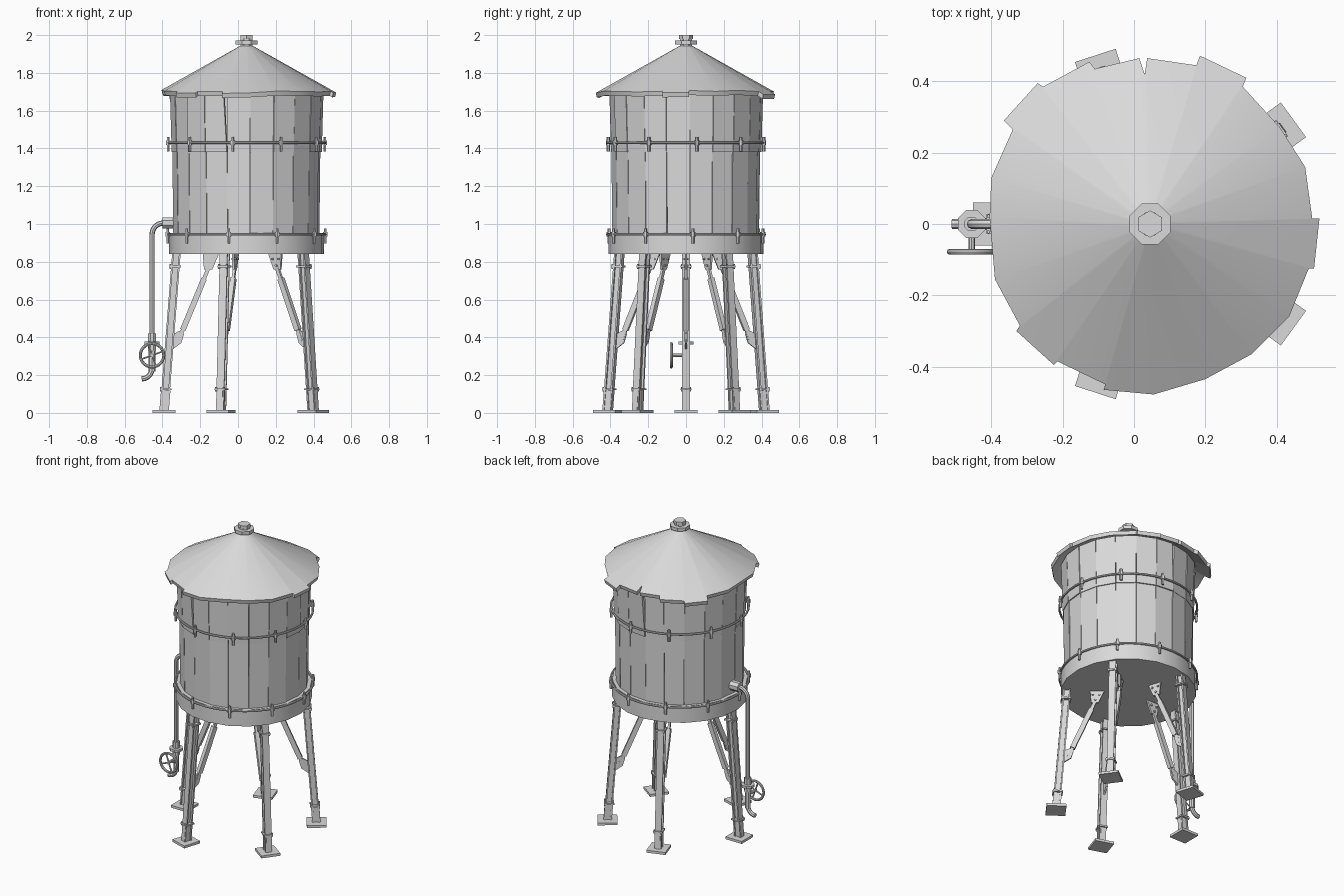
import bpy, bmesh, random
from math import sin, cos, pi, radians, hypot
from mathutils import Matrix, Vector

random.seed(4)
if "Cube" in bpy.data.objects:
    bpy.data.objects.remove(bpy.data.objects["Cube"])

CX = 0.045                      # tank axis
PIPE_X = -0.455                 # drain pipe axis
GREY = (0.7, 0.7, 0.7, 1)
mat = bpy.data.materials.new("plain_grey")
mat.use_nodes = True
mat.diffuse_color = GREY
mat.node_tree.nodes["Principled BSDF"].inputs["Base Color"].default_value = GREY


def finish(ob, smooth):
    ob.data.materials.append(mat)
    bpy.ops.object.select_all(action='DESELECT')
    ob.select_set(True)
    bpy.context.view_layer.objects.active = ob
    if ob.type == 'CURVE':
        bpy.ops.object.convert(target='MESH')
    if smooth:
        bpy.ops.object.shade_smooth_by_angle(angle=radians(smooth))
    return ob


def add(name, bm, smooth=0, loc=(0, 0, 0), rot=0):
    bmesh.ops.recalc_face_normals(bm, faces=bm.faces)
    me = bpy.data.meshes.new(name)
    bm.to_mesh(me)
    ob = bpy.data.objects.new(name, me)
    bpy.context.collection.objects.link(ob)
    ob.location = loc
    ob.rotation_euler.z = rot
    return finish(ob, smooth)


def frame(p0, p1):
    """Matrix at the middle of a segment, z along it, y kept level."""
    p0, p1 = Vector(p0), Vector(p1)
    z = (p1 - p0).normalized()
    y = Vector((0, 1, 0)) if abs(z.y) < 0.9 else Vector((1, 0, 0))
    x = y.cross(z).normalized()
    m = Matrix((x, z.cross(x), z)).transposed().to_4x4()
    return Matrix.Translation((p0 + p1) / 2) @ m, (p1 - p0).length


def bar(bm, p0, p1, w, d, off=0):
    m, length = frame(p0, p1)
    m = m @ Matrix.Translation((off, 0, 0)) @ Matrix.Diagonal((w, d, length, 1))
    bmesh.ops.create_cube(bm, size=1, matrix=m)


def rod(bm, p0, p1, r, n=8, r2=None, spin=0):
    m, length = frame(p0, p1)
    bmesh.ops.create_cone(bm, cap_ends=True, segments=n, radius1=r, radius2=r2 or r,
                          depth=length, matrix=m @ Matrix.Rotation(spin, 4, 'Z'))


def prism(bm, pts, thick):
    """Plate in the xz plane, centred on y = 0."""
    f = bm.faces.new([bm.verts.new((x, -thick / 2, z)) for x, z in pts])
    g = bmesh.ops.extrude_face_region(bm, geom=[f])["geom"]
    bmesh.ops.translate(bm, vec=(0, thick, 0),
                        verts=[v for v in g if isinstance(v, bmesh.types.BMVert)])


def tube(name, pts, r, cyclic=False):
    cu = bpy.data.curves.new(name, 'CURVE')
    cu.dimensions = '3D'
    cu.bevel_depth = r
    cu.bevel_resolution = 2
    cu.use_fill_caps = True
    sp = cu.splines.new('POLY')
    sp.points.add(len(pts) - 1)
    for p, co in zip(sp.points, pts):
        p.co = (*co, 1)
    sp.use_cyclic_u = cyclic
    ob = bpy.data.objects.new(name, cu)
    bpy.context.collection.objects.link(ob)
    return finish(ob, 40)


# Base ring of the tank
SIDES = 20
PHASE = radians(3)
bm = bmesh.new()
rod(bm, (0, 0, 0.84), (0, 0, 0.95), 0.41, SIDES, spin=PHASE)
add("tank_base", bm, 40, (CX, 0, 0))


# Staves: two rows of slightly uneven panels with thin gaps
def staves(name, z0, z1, r0, r1, cracks=()):
    bm = bmesh.new()
    step = 2 * pi / SIDES
    for k in range(SIDES):
        j = random.uniform(-0.003, 0.003)
        a, b = PHASE + k * step + 0.003, PHASE + (k + 1) * step - 0.003
        top_b = b - (0.04 if k in cracks else 0)
        loops = []
        for z, r, b2 in ((z0, r0 + j, b), (z1, r1 + j, top_b)):
            loops.append([bm.verts.new((q * cos(t), q * sin(t), z))
                          for q, t in ((r, a), (r, b2), (r - 0.02, b2), (r - 0.02, a))])
        lo, hi = loops
        bm.faces.new(lo)
        bm.faces.new(hi)
        for i in range(4):
            n = (i + 1) % 4
            bm.faces.new((lo[i], lo[n], hi[n], hi[i]))
    add(name, bm, 0, (CX, 0, 0))


staves("lower_staves", 0.94, 1.38, 0.388, 0.393)
staves("upper_staves", 1.38, 1.7, 0.397, 0.406, cracks=(4, 13))

# Hoops with their tightening lugs
for name, z, phase in (("upper_hoop", 1.43, 8), ("lower_hoop", 0.945, 5)):
    tube(name, [(CX + 0.416 * cos(t * pi / 20), 0.416 * sin(t * pi / 20), z)
                for t in range(40)], 0.007, True)
    bm = bmesh.new()
    for k in range(10):
        t = radians(phase + 36 * k)
        x, y = 0.418 * cos(t), 0.418 * sin(t)
        rod(bm, (x, y, z - 0.047), (x, y, z + 0.03), 0.008, 6)
        rod(bm, (x, y, z - 0.012), (x, y, z + 0.012), 0.013, 6)
    add(name + "_lugs", bm, 0, (CX, 0, 0))

# Roof: ragged rim outline swept up to the cap
RIM = [(-.405, .02), (-.4, .13), (-.34, .265), (-.365, .29), (-.27, .395), (-.255, .385),
       (-.125, .455), (-.11, .435), (.015, .465), (.03, .42), (.037, .465), (.175, .445),
       (.185, .472), (.315, .41), (.305, .385), (.41, .27), (.48, .16), (.5, .015),
       (.52, .015), (.505, -.125), (.49, -.125), (.435, -.26), (.33, -.365), (.2, -.435),
       (.055, -.478), (-.085, -.465), (-.08, -.45), (-.215, -.385), (-.225, -.395),
       (-.33, -.3), (-.32, -.285), (-.39, -.155)]
bm = bmesh.new()
rows = [[], [], [], []]
for x, y in RIM:
    x -= CX
    r = hypot(x, y)
    z = 1.945 - 0.56 * (r - 0.03)
    ux, uy = x / r, y / r
    for row, (q, h) in zip(rows, ((0.03, 1.945), (r, z), (r - 0.006, z - 0.024), (0.03, 1.92))):
        row.append(bm.verts.new((q * ux, q * uy, h)))
for top, low in zip(rows, rows[1:] + rows[:1]):
    for i in range(len(RIM)):
        n = (i + 1) % len(RIM)
        bm.faces.new((top[i], top[n], low[n], low[i]))
add("roof", bm, 35, (CX, 0, 0))

# Roof cap
bm = bmesh.new()
rod(bm, (0, 0, 1.92), (0, 0, 1.985), 0.035, 8, spin=pi / 8)
rod(bm, (0, 0, 1.95), (0, 0, 1.972), 0.062, 8, spin=pi / 8)
rod(bm, (0, 0, 1.98), (0, 0, 2.0), 0.038, 6)
add("roof_cap", bm, 0, (CX, 0, 0))


# Legs, built along +x and turned into place
def leg_r(z):
    return 0.437 - 0.078 * z


def build_leg():
    bm = bmesh.new()
    foot, head = (leg_r(0.01), 0, 0.01), (leg_r(0.85), 0, 0.85)
    for s in (-1, 1):
        bar(bm, foot, head, 0.009, 0.042, s * 0.018)
    bar(bm, foot, head, 0.03, 0.014)
    bar(bm, foot, (leg_r(0.12), 0, 0.12), 0.05, 0.03)
    for z in (0.125, 0.775):
        bar(bm, (leg_r(z), 0, z - 0.005), (leg_r(z), 0, z + 0.005), 0.062, 0.056)
        for s in (-1, 1):
            rod(bm, (leg_r(z) + 0.026, s * 0.022, z - 0.012),
                (leg_r(z) + 0.026, s * 0.022, z + 0.012), 0.005, 6)
    return bm


def build_brace():
    bm = bmesh.new()
    low, high = Vector((0.362, 0, 0.38)), Vector((0.2, 0, 0.77))
    bar(bm, low, high, 0.02, 0.014)
    bar(bm, low.lerp(high, 0.15), low.lerp(high, 0.85), 0.03, 0.026)
    prism(bm, [(0.145, 0.845), (0.232, 0.845), (0.225, 0.76), (0.18, 0.76)], 0.012)
    prism(bm, [(0.4, 0.33), (0.345, 0.37), (0.33, 0.42), (0.355, 0.435), (0.4, 0.41)], 0.012)
    for x, z in ((0.175, 0.815), (0.215, 0.815), (0.2, 0.78)):
        rod(bm, (x, -0.013, z), (x, 0.013, z), 0.007, 6)
    return bm


for k in range(5):
    turn = radians(36 + 72 * k)
    bm = bmesh.new()
    bar(bm, (0.437, 0, 0), (0.437, 0, 0.016), 0.12, 0.12)
    add("foot_plate", bm, 0, (CX, 0, 0), turn)
    add("leg", build_leg(), 0, (CX, 0, 0), turn)
    add("brace", build_brace(), 0, (CX, 0, 0), turn)

# Drain pipe with elbow and curved spout
path = [(-0.34, 0, 1.005)]
path += [(PIPE_X + 0.06 - 0.06 * sin(t * pi / 12), 0, 0.945 + 0.06 * cos(t * pi / 12))
         for t in range(7)]
path += [(PIPE_X, 0, 0.24)]
path += [(PIPE_X - 0.055 + 0.055 * cos(t * pi / 10), 0, 0.235 - 0.055 * sin(t * pi / 10))
         for t in range(1, 6)]
tube("drain_pipe", path, 0.014)

bm = bmesh.new()
rod(bm, (-0.4, 0, 1.005), (-0.335, 0, 1.005), 0.032, 8, spin=pi / 8)
add("pipe_collar", bm)

bm = bmesh.new()
rod(bm, (PIPE_X, 0, 0.33), (PIPE_X, 0, 0.42), 0.022, 8, spin=pi / 8)
rod(bm, (PIPE_X, 0, 0.362), (PIPE_X, 0, 0.378), 0.042, 8, spin=pi / 8)
rod(bm, (PIPE_X, 0, 0.22), (PIPE_X, 0, 0.34), 0.018, 8)
add("valve_body", bm)

# Valve wheel facing the front
WY, WZ = -0.078, 0.305
tube("valve_wheel", [(PIPE_X + 0.062 * cos(t * pi / 12), WY, WZ + 0.062 * sin(t * pi / 12))
                     for t in range(24)], 0.008, True)
bm = bmesh.new()
rod(bm, (PIPE_X, WY - 0.008, WZ), (PIPE_X, 0, WZ), 0.009)
for k in range(4):
    t = radians(20 + 90 * k)
    rod(bm, (PIPE_X, WY, WZ), (PIPE_X + 0.06 * cos(t), WY, WZ + 0.06 * sin(t)), 0.005, 6)
add("valve_spokes", bm)
